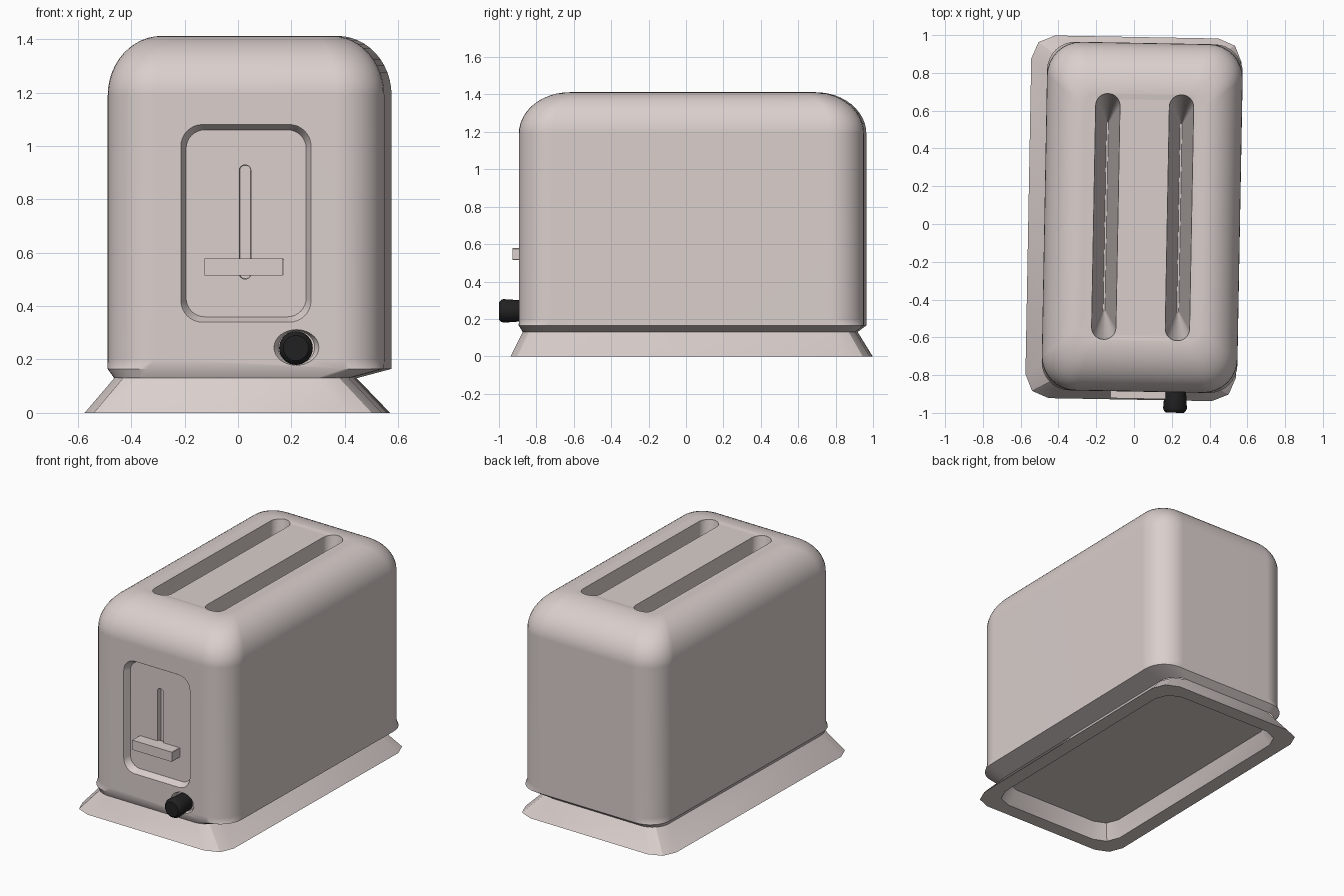
import bpy, bmesh, math
from mathutils import Matrix

if "Cube" in bpy.data.objects:
    bpy.data.objects.remove(bpy.data.objects["Cube"])

TILT = Matrix.Rotation(math.radians(-1.05), 4, 'Z')  # whole model is turned slightly


def material(name, rgb):
    m = bpy.data.materials.new(name)
    m.diffuse_color = (*rgb, 1)
    m.use_nodes = True
    m.node_tree.nodes["Principled BSDF"].inputs["Base Color"].default_value = m.diffuse_color
    return m


SHELL = material("warm_grey", (0.70, 0.625, 0.605))
BLACK = material("black", (0.015, 0.015, 0.015))


def ring(cx, cv, hx, hv, r, d, seg=8, axis='z'):
    """Rounded rectangle at depth d along the axis."""
    pts = []
    for k, (sx, sv) in enumerate(((1, 1), (-1, 1), (-1, -1), (1, -1))):
        for i in range(seg + 1):
            a = math.pi / 2 * (k + i / seg)
            x = cx + sx * (hx - r) + r * math.cos(a)
            v = cv + sv * (hv - r) + r * math.sin(a)
            pts.append((x, v, d) if axis == 'z' else (x, d, v))
    return pts


def ellipse(cx, cz, rx, rz, d, n=32):
    return [(cx + rx * math.cos(2 * math.pi * i / n), d,
             cz + rz * math.sin(2 * math.pi * i / n)) for i in range(n)]


def loft(name, rings, mat):
    """Skin a list of rings and cap both ends."""
    bm = bmesh.new()
    vs = [[bm.verts.new(p) for p in r] for r in rings]
    n = len(vs[0])
    for a, b in zip(vs, vs[1:]):
        for i in range(n):
            j = (i + 1) % n
            bm.faces.new((a[i], a[j], b[j], b[i]))
    bm.faces.new(vs[0][::-1])
    bm.faces.new(vs[-1])
    bmesh.ops.transform(bm, matrix=TILT, verts=bm.verts)
    bmesh.ops.recalc_face_normals(bm, faces=bm.faces)
    me = bpy.data.meshes.new(name)
    bm.to_mesh(me)
    bm.free()
    me.materials.append(mat)
    ob = bpy.data.objects.new(name, me)
    bpy.context.collection.objects.link(ob)
    return ob


def activate(ob):
    bpy.ops.object.select_all(action='DESELECT')
    ob.select_set(True)
    bpy.context.view_layer.objects.active = ob


def smooth(ob, angle=30):
    activate(ob)
    bpy.ops.object.shade_smooth_by_angle(angle=math.radians(angle))


def cut(ob, cutter):
    activate(ob)
    m = ob.modifiers.new("cut", 'BOOLEAN')
    m.operation, m.solver, m.object = 'DIFFERENCE', 'EXACT', cutter
    bpy.ops.object.modifier_apply(modifier=m.name)
    bpy.data.objects.remove(cutter)


def open_seam(ob):
    """Remove the hidden caps where body and base meet."""
    bm = bmesh.new()
    bm.from_mesh(ob.data)
    caps = [f for f in bm.faces if all(abs(v.co.z - 0.13) < 0.001 for v in f.verts)]
    bmesh.ops.delete(bm, geom=caps, context='FACES')
    bm.to_mesh(ob.data)
    bm.free()


# Body: narrow foot, straight walls, rounded shoulders, faintly sunken top
CX, CY, HX, HY = 0.043, 0.036, 0.518, 0.923
rings = [ring(-0.01, 0.022, 0.44, 0.89, 0.12, 0.13),
         ring(CX, CY, HX, HY, 0.15, 0.165),
         ring(CX, CY, HX, HY, 0.18, 0.20)]
for i in range(13):
    a = math.pi / 2 * i / 12
    s = 1 - math.cos(a)
    rings.append(ring(CX, CY, HX - 0.20 * s, HY - 0.27 * s, 0.18 - 0.11 * s,
                      1.19 + 0.222 * math.sin(a)))
rings.append(ring(CX, CY, HX - 0.23, HY - 0.30, 0.06, 1.408))
body = loft("body", rings, SHELL)

# Two deep bread slots, narrowing to a thin seam
for x in (-0.15, 0.24):
    cut(body, loft("slot_cutter", [
        ring(x, 0.037, 0.005, 0.50, 0.0045, 0.55),
        ring(x, 0.037, 0.064, 0.65, 0.063, 1.40),
        ring(x, 0.037, 0.067, 0.653, 0.066, 1.45)], SHELL))

# Recessed front panel, lever track and knob socket
cut(body, loft("panel_cutter", [
    ring(0.046, 0.71, 0.254, 0.381, 0.085, -0.905, axis='y'),
    ring(0.046, 0.71, 0.240, 0.366, 0.08, -0.88, axis='y'),
    ring(0.046, 0.71, 0.225, 0.350, 0.07, -0.845, axis='y')], SHELL))
cut(body, loft("track_cutter", [
    ring(0.042, 0.715, 0.023, 0.215, 0.022, -0.87, axis='y'),
    ring(0.042, 0.715, 0.020, 0.212, 0.019, -0.81, axis='y')], SHELL))
cut(body, loft("socket_cutter", [
    ellipse(0.235, 0.245, 0.092, 0.069, -0.90),
    ellipse(0.235, 0.245, 0.068, 0.062, -0.86)], SHELL))
open_seam(body)
smooth(body)
wn = body.modifiers.new("even_shading", 'WEIGHTED_NORMAL')
wn.keep_sharp = True

# Flared base, hollow underneath
base = loft("base", [
    ring(-0.005, 0.028, 0.42, 0.82, 0.11, 0.10, seg=2),
    ring(-0.003, 0.030, 0.46, 0.865, 0.12, 0.0, seg=2),
    ring(-0.003, 0.030, 0.557, 0.96, 0.125, 0.0, seg=2),
    ring(-0.01, 0.022, 0.44, 0.89, 0.12, 0.13, seg=2)], SHELL)
open_seam(base)
smooth(base)

# Lever handle
lever = loft("lever", [
    ring(0.0375, 0.546, 0.148, 0.032, 0.003, y, seg=1, axis='y')
    for y in (-0.924, -0.83)], SHELL)
smooth(lever)

# Control knob
knob = loft("knob", [
    ellipse(0.235, 0.243, r, r, y)
    for r, y in ((0.055, -0.84), (0.058, -0.90), (0.063, -0.972),
                 (0.058, -0.985), (0.047, -0.995))], BLACK)
smooth(knob)
